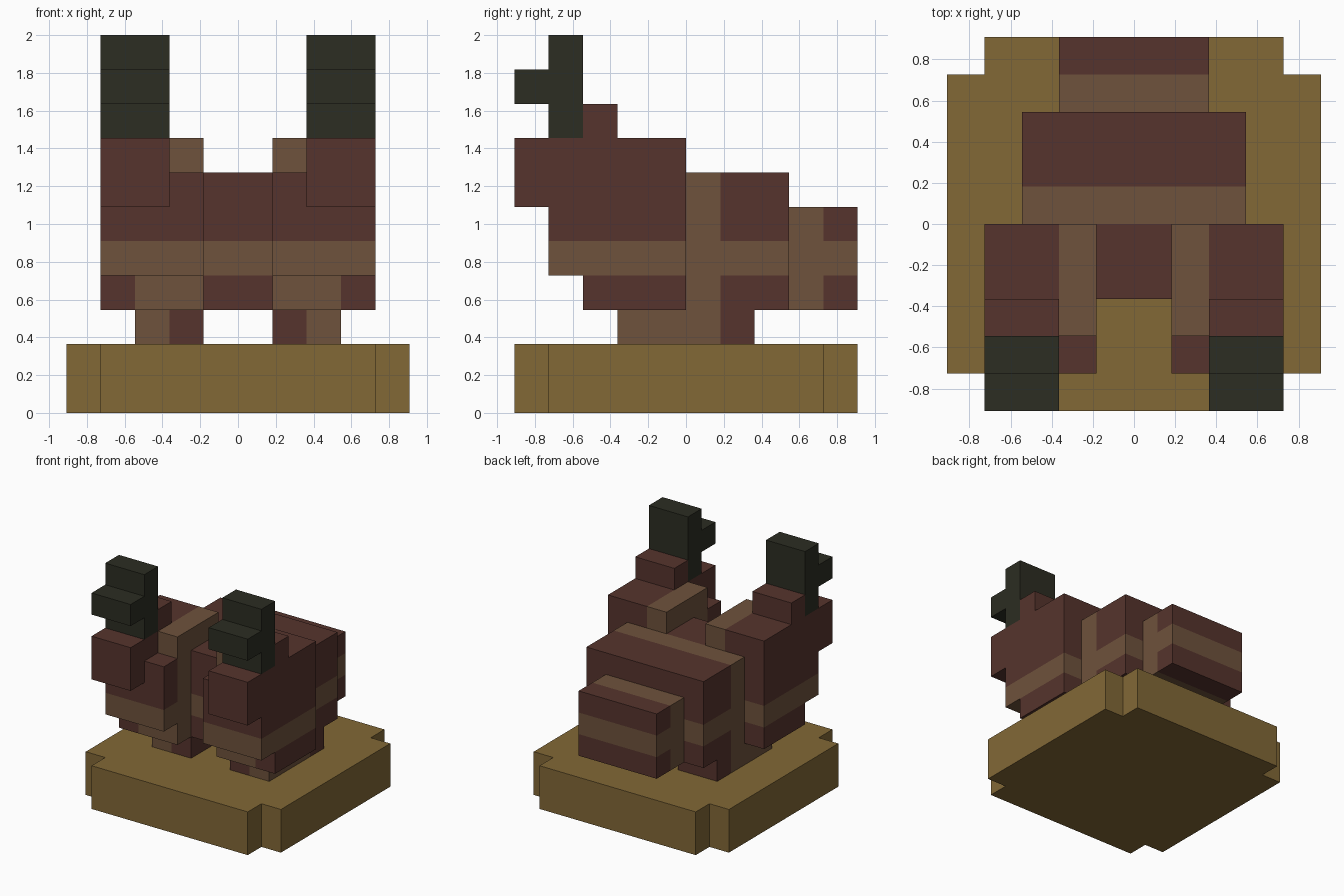
import bpy, bmesh, math
from mathutils import Vector

if "Cube" in bpy.data.objects:
    bpy.data.objects.remove(bpy.data.objects["Cube"])

U = 2 / 11  # size of one block


def material(name, rgb):
    m = bpy.data.materials.new(name)
    m.diffuse_color = (*rgb, 1)
    m.use_nodes = True
    m.node_tree.nodes["Principled BSDF"].inputs["Base Color"].default_value = m.diffuse_color
    return m


MATS = [material("ochre", (0.223, 0.138, 0.037)),
        material("dark_brown", (0.093, 0.034, 0.026)),
        material("tan", (0.156, 0.084, 0.045)),
        material("charcoal", (0.025, 0.026, 0.016))]
OCHRE, BROWN, TAN, CHARCOAL = range(4)


def cells(*boxes):
    """Blocks inside boxes given as (x0, x1, y0, y1, z0, z1) in block units."""
    return {(x, y, z) for b in boxes for x in range(b[0], b[1])
            for y in range(b[2], b[3]) for z in range(b[4], b[5])}


def mirrored(group):
    return {(-1 - x, y, z) for x, y, z in group}


# Colour rules: a horizontal band on the body, plus stripes on some parts
def band(x, y, z):
    return TAN if z == 4 else BROWN


def body_rule(x, y, z):
    return TAN if z == 4 or y == 0 else BROWN


def rump_rule(x, y, z):
    return TAN if z == 4 or y == 3 else BROWN


def shoulder_rule(x, y, z):
    if z == 3:
        return TAN if x < 3 else BROWN
    if x == 1 and y >= -3:
        return TAN
    return band(x, y, z)


def leg_rule(x, y, z):
    return TAN if x == 2 and y < 1 else BROWN


parts = [
    ("base", cells((-5, 5, -4, 4, 0, 2), (-4, 4, -5, 5, 0, 2)),
     lambda x, y, z: OCHRE, False),
    ("rump", cells((-2, 2, 3, 5, 3, 6)), rump_rule, False),
    ("body", cells((-3, 3, 0, 3, 3, 7)), body_rule, False),
    ("chest", cells((-1, 1, -2, 0, 3, 7)), band, False),
    ("shoulder", cells((1, 4, -3, 0, 3, 8), (1, 2, -4, -3, 4, 7),
                       (2, 4, -4, -3, 4, 8)), shoulder_rule, True),
    ("snout", cells((2, 4, -5, -4, 6, 8)), lambda x, y, z: BROWN, True),
    ("crest", cells((2, 4, -3, -2, 8, 9)), lambda x, y, z: BROWN, True),
    ("horn", cells((2, 4, -4, -3, 8, 11), (2, 4, -5, -4, 9, 10)),
     lambda x, y, z: CHARCOAL, True),
    ("leg", cells((1, 3, -2, 2, 2, 3)), leg_rule, True),
]

# Every filled block, so that touching parts share no hidden faces
filled = set()
for name, group, rule, pair in parts:
    filled |= group | (mirrored(group) if pair else set())


def build(name, group, rule):
    bm = bmesh.new()
    for cell in sorted(group):
        x, y, z = cell
        colour = rule(x if x >= 0 else -1 - x, y, z)
        for axis in range(3):
            for side in (0, 1):
                near = list(cell)
                near[axis] += 2 * side - 1
                if tuple(near) in filled:
                    continue
                a, b = (axis + 1) % 3, (axis + 2) % 3
                quad = []
                for i, j in ((0, 0), (1, 0), (1, 1), (0, 1)):
                    p = Vector(cell)
                    p[axis] += side
                    p[a] += i
                    p[b] += j
                    quad.append(bm.verts.new(p * U))
                face = bm.faces.new(quad if side else quad[::-1])
                face.material_index = colour
    # Merge blocks into large flat faces, keeping colour borders
    bmesh.ops.remove_doubles(bm, verts=bm.verts[:], dist=0.001)
    bmesh.ops.dissolve_limit(bm, angle_limit=math.radians(1), verts=bm.verts[:],
                             edges=bm.edges[:], delimit={'MATERIAL'})
    mesh = bpy.data.meshes.new(name)
    bm.to_mesh(mesh)
    bm.free()
    for m in MATS:
        mesh.materials.append(m)
    bpy.context.collection.objects.link(bpy.data.objects.new(name, mesh))


for name, group, rule, pair in parts:
    if pair:
        build(name + "_right", group, rule)
        build(name + "_left", mirrored(group), rule)
    else:
        build(name, group, rule)
